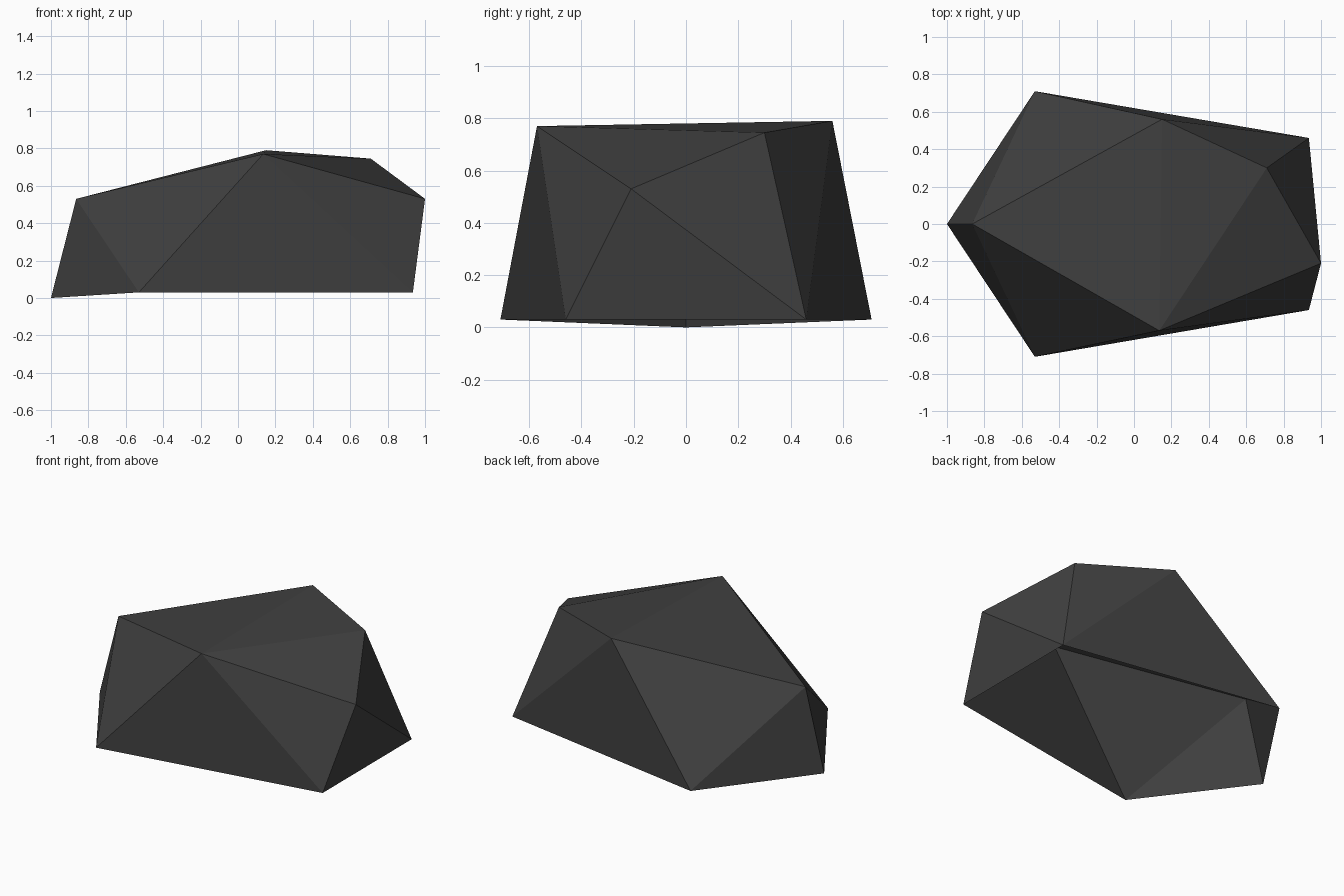
import bpy

cube = bpy.data.objects.get("Cube")
if cube:
    bpy.data.objects.remove(cube, do_unlink=True)

# Dark stone colour
stone = bpy.data.materials.new("dark_grey_stone")
stone.use_nodes = True
colour = (0.05, 0.05, 0.05, 1.0)
stone.diffuse_color = colour
shader = next(n for n in stone.node_tree.nodes if n.type == "BSDF_PRINCIPLED")
shader.inputs["Base Color"].default_value = colour
shader.inputs["Roughness"].default_value = 0.9

# Corners of the boulder: a mirrored rim on the ground and an uneven crown
rim = 0.03
corners = {
    "tip": (-1, 0, 0),
    "rim_left_front": (-0.53, -0.71, rim),
    "rim_left_back": (-0.53, 0.71, rim),
    "rim_right_front": (0.935, -0.46, rim),
    "rim_right_back": (0.935, 0.46, rim),
    "shoulder": (-0.865, 0, 0.53),
    "peak_front": (0.135, -0.57, 0.77),
    "peak_back": (0.15, 0.56, 0.79),
    "crown": (0.71, 0.3, 0.745),
    "brow": (1, -0.21, 0.53),
}

# Facets of the open-bottomed shell, grouped by side
facets = [
    # crown
    ("shoulder", "peak_front", "peak_back"),
    ("peak_front", "crown", "peak_back"),
    ("peak_front", "brow", "crown"),
    # front
    ("tip", "rim_left_front", "shoulder"),
    ("rim_left_front", "peak_front", "shoulder"),
    ("rim_left_front", "rim_right_front", "peak_front"),
    ("rim_right_front", "brow", "peak_front"),
    # blunt end
    ("rim_right_front", "rim_right_back", "brow"),
    ("rim_right_back", "crown", "brow"),
    # back
    ("rim_right_back", "peak_back", "crown"),
    ("rim_right_back", "rim_left_back", "peak_back"),
    ("rim_left_back", "shoulder", "peak_back"),
    ("rim_left_back", "tip", "shoulder"),
]

names = list(corners)
mesh = bpy.data.meshes.new("boulder")
mesh.from_pydata(list(corners.values()), [],
                 [[names.index(n) for n in f] for f in facets])
mesh.materials.append(stone)
mesh.update()

boulder = bpy.data.objects.new("boulder", mesh)
bpy.context.collection.objects.link(boulder)
